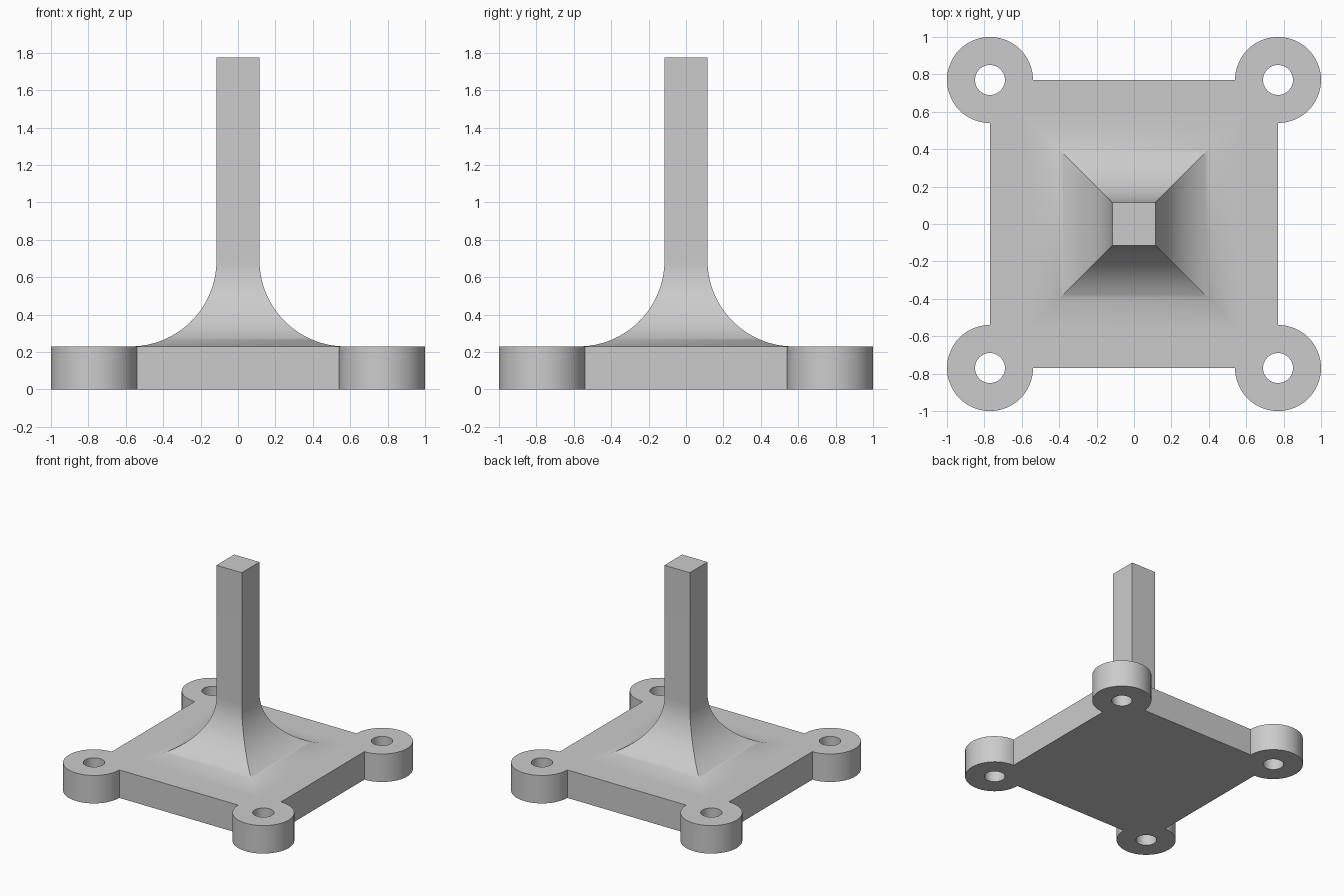
import bpy
import bmesh
from math import sin, cos, pi, radians

BASE = 0.77       # half width of the square plate
THICK = 0.23      # plate and lug height
LUG_R = 0.23
HOLE_R = 0.08
POST = 0.115      # half width of the post
TOP = 1.775
FILLET = 0.46

cube = bpy.data.objects.get("Cube")
if cube:
    bpy.data.objects.remove(cube, do_unlink=True)

grey = bpy.data.materials.new("plain grey")
grey.use_nodes = True
colour = (0.6, 0.6, 0.6, 1)
grey.diffuse_color = colour
grey.node_tree.nodes["Principled BSDF"].inputs["Base Color"].default_value = colour


def arc(cx, cy, r, start, sweep, steps):
    return [(cx + r * cos(start + sweep * i / steps),
             cy + r * sin(start + sweep * i / steps)) for i in range(steps + 1)]


def finish(name, mesh):
    obj = bpy.data.objects.new(name, mesh)
    bpy.context.collection.objects.link(obj)
    mesh.materials.clear()
    mesh.materials.append(grey)
    bpy.ops.object.select_all(action='DESELECT')
    obj.select_set(True)
    bpy.context.view_layer.objects.active = obj
    bpy.ops.object.shade_smooth_by_angle(angle=radians(30))
    return obj


# Base plate: one outline with round corner lugs and four bolt holes
outline, holes = [], []
for k, (sx, sy) in enumerate([(1, 1), (-1, 1), (-1, -1), (1, -1)]):
    cx, cy = sx * BASE, sy * BASE
    outline += arc(cx, cy, LUG_R, (k - 1) * pi / 2, 1.5 * pi, 48)
    holes.append(arc(cx, cy, HOLE_R, 0, 2 * pi, 40)[:-1])

curve = bpy.data.curves.new("base_outline", 'CURVE')
curve.dimensions = '2D'
curve.fill_mode = 'BOTH'
curve.extrude = THICK / 2
for loop in [outline] + holes:
    spline = curve.splines.new('POLY')
    spline.points.add(len(loop) - 1)
    for point, (x, y) in zip(spline.points, loop):
        point.co = (x, y, 0, 1)
    spline.use_cyclic_u = True
helper = bpy.data.objects.new("base_outline", curve)
bpy.context.collection.objects.link(helper)
graph = bpy.context.evaluated_depsgraph_get()
plate = bpy.data.meshes.new_from_object(helper.evaluated_get(graph))
bpy.data.objects.remove(helper, do_unlink=True)

bm = bmesh.new()
bm.from_mesh(plate)
bmesh.ops.remove_doubles(bm, verts=bm.verts, dist=0.0001)
bmesh.ops.translate(bm, verts=bm.verts, vec=(0, 0, THICK / 2))
bmesh.ops.recalc_face_normals(bm, faces=bm.faces)
bm.to_mesh(plate)
bm.free()
finish("base_plate", plate)

# Square post flaring into the plate along a quarter-circle profile
profile = arc(POST + FILLET, THICK + FILLET, FILLET, -pi / 2, -pi / 2, 32)
profile.append((POST, TOP))
bm = bmesh.new()
rings = [[bm.verts.new((sx * h, sy * h, z))
          for sx, sy in [(-1, -1), (1, -1), (1, 1), (-1, 1)]] for h, z in profile]
for low, high in zip(rings, rings[1:]):
    for i in range(4):
        j = (i + 1) % 4
        bm.faces.new((low[i], low[j], high[j], high[i]))
bm.faces.new(rings[-1])
post = bpy.data.meshes.new("flared_post")
bm.to_mesh(post)
bm.free()
finish("flared_post", post)
